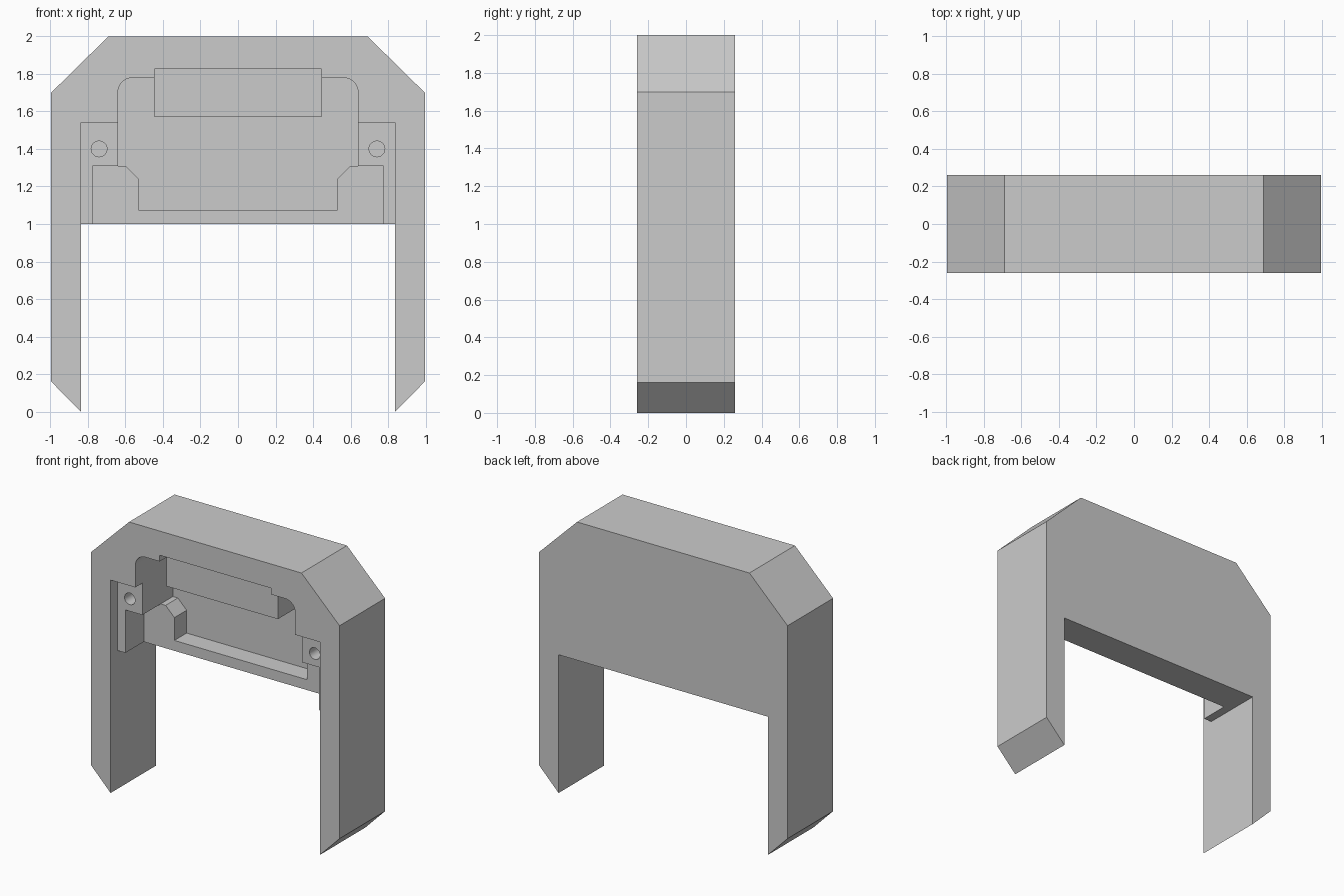
import bpy, bmesh, math

cube = bpy.data.objects.get("Cube")
if cube:
    bpy.data.objects.remove(cube, do_unlink=True)

FRONT, BACK = -0.26, 0.26

grey = bpy.data.materials.new("plain grey")
grey.use_nodes = True
colour = (0.6, 0.6, 0.6, 1)
grey.diffuse_color = colour
grey.node_tree.nodes["Principled BSDF"].inputs["Base Color"].default_value = colour


def prism(name, outline, y0, y1):
    """Extrude an (x, z) outline from y0 to y1."""
    bm = bmesh.new()
    face = bm.faces.new([bm.verts.new((x, y0, z)) for x, z in outline])
    ext = bmesh.ops.extrude_face_region(bm, geom=[face])
    moved = [v for v in ext["geom"] if isinstance(v, bmesh.types.BMVert)]
    bmesh.ops.translate(bm, verts=moved, vec=(0, y1 - y0, 0))
    bmesh.ops.recalc_face_normals(bm, faces=bm.faces)
    mesh = bpy.data.meshes.new(name)
    bm.to_mesh(mesh)
    bm.free()
    mesh.materials.append(grey)
    obj = bpy.data.objects.new(name, mesh)
    bpy.context.collection.objects.link(obj)
    return obj


def mirrored(half):
    """Close a right-hand half outline across x = 0."""
    return half + [(-x, z) for x, z in reversed(half)]


def box(w, z0, z1):
    return mirrored([(w, z0), (w, z1)])


def arc(cx, cz, r, start, end, n):
    steps = [math.radians(start + (end - start) * i / n) for i in range(n + 1)]
    return [(cx + r * math.cos(a), cz + r * math.sin(a)) for a in steps]


def cut(target, name, outline, depth):
    """Sink an outline into the front face."""
    cutter = prism(name, outline, FRONT - 0.1, FRONT + depth)
    cutter.hide_render = True
    mod = target.modifiers.new(name, "BOOLEAN")
    mod.operation, mod.solver, mod.object = "DIFFERENCE", "EXACT", cutter
    bpy.context.view_layer.objects.active = target
    bpy.ops.object.modifier_apply(modifier=mod.name)
    bpy.data.objects.remove(cutter, do_unlink=True)


# Bridge-shaped housing with two pointed legs
housing = prism("housing", mirrored([
    (0.8375, 1.0), (0.8375, 0.0), (0.995, 0.16), (0.995, 1.70), (0.69, 2.0)]),
    FRONT, BACK)

# Shallow recess for the mounting tabs, and the notch above the latch block
cut(housing, "tab_recess", box(0.8375, 0.9, 1.54), 0.08)
cut(housing, "block_notch", box(0.445, 1.5, 1.825), 0.08)

# Lower slot, open at the bottom
cut(housing, "lower_slot", box(0.775, 0.9, 1.31), 0.29)

# Deep pocket with rounded top corners, leaving the latch block standing
cut(housing, "deep_pocket", mirrored(
    [(0.53, 1.075), (0.53, 1.24), (0.60, 1.31), (0.64, 1.31)]
    + arc(0.56, 1.70, 0.08, 0, 90, 8)
    + [(0.445, 1.78), (0.445, 1.57)]), 0.43)

# Blind screw holes in the tabs
for side in (-1, 1):
    cut(housing, "screw_hole", arc(side * 0.74, 1.40, 0.042, 0, 345, 23), 0.2)

bpy.ops.object.select_all(action="DESELECT")
housing.select_set(True)
bpy.context.view_layer.objects.active = housing
bpy.ops.object.shade_smooth_by_angle(angle=math.radians(30))
